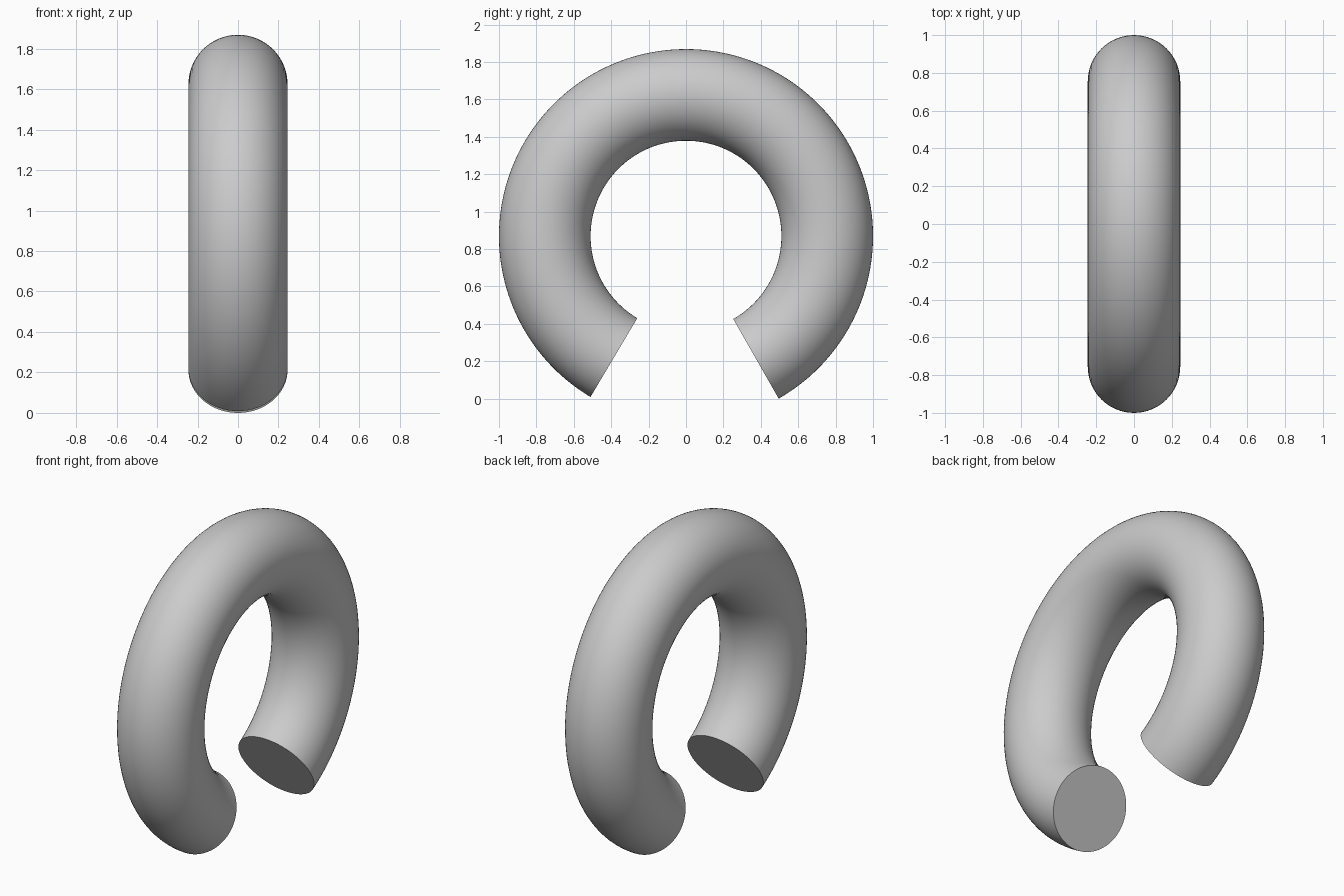
import bpy, bmesh
from math import sin, cos, pi, radians

if "Cube" in bpy.data.objects:
    bpy.data.objects.remove(bpy.data.objects["Cube"])

MAJOR, MINOR = 0.755, 0.245
START, END = radians(-60.3), radians(239.3)
CENTRE_Z = 0.8686
STEPS, SIDES = 160, 64

# Round tube swept along an open arc in the YZ plane
bm = bmesh.new()
rings = []
for i in range(STEPS + 1):
    a = START + (END - START) * i / STEPS
    ring = []
    for j in range(SIDES):
        t = 2 * pi * j / SIDES
        r = MAJOR + MINOR * cos(t)
        ring.append(bm.verts.new((MINOR * sin(t), r * cos(a), CENTRE_Z + r * sin(a))))
    rings.append(ring)

for lower, upper in zip(rings, rings[1:]):
    for j in range(SIDES):
        k = (j + 1) % SIDES
        bm.faces.new((lower[j], lower[k], upper[k], upper[j]))

# Flat end caps
bm.faces.new(rings[0])
bm.faces.new(rings[-1])
bmesh.ops.recalc_face_normals(bm, faces=bm.faces)

mesh = bpy.data.meshes.new("open_ring")
bm.to_mesh(mesh)
bm.free()
ring_obj = bpy.data.objects.new("open_ring", mesh)
bpy.context.collection.objects.link(ring_obj)

# Smooth tube with crisp cap edges
bpy.context.view_layer.objects.active = ring_obj
ring_obj.select_set(True)
bpy.ops.object.shade_smooth_by_angle(angle=radians(30))
